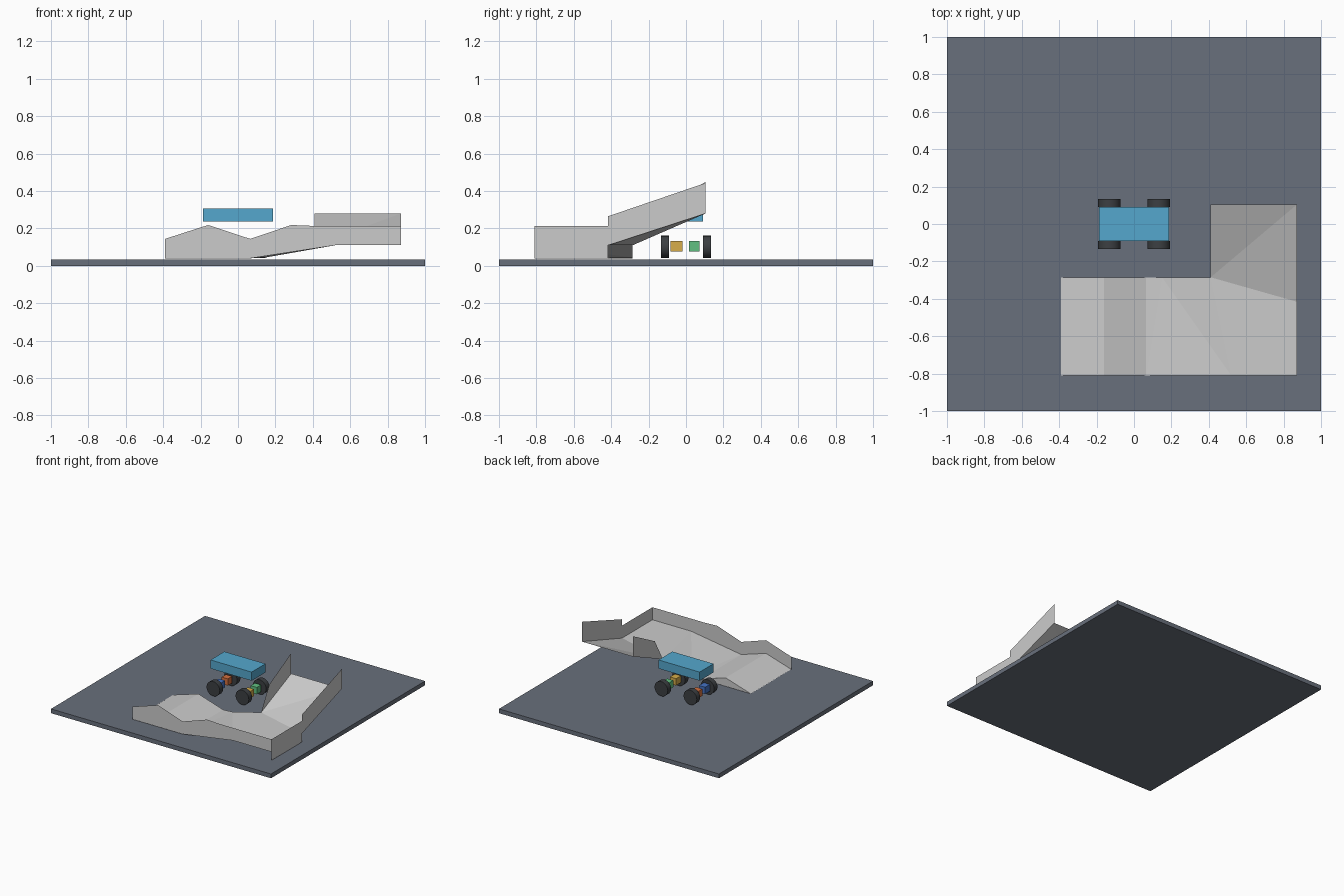
import bpy, bmesh
from math import radians

if "Cube" in bpy.data.objects:
    bpy.data.objects.remove(bpy.data.objects["Cube"])


def material(name, rgb):
    m = bpy.data.materials.new(name)
    m.diffuse_color = (*rgb, 1)
    m.use_nodes = True
    m.node_tree.nodes["Principled BSDF"].inputs["Base Color"].default_value = m.diffuse_color
    return m


def box(name, lo, hi, mat):
    size = [b - a for a, b in zip(lo, hi)]
    mid = [(a + b) / 2 for a, b in zip(lo, hi)]
    bpy.ops.mesh.primitive_cube_add(size=1, location=mid)
    ob = bpy.context.object
    ob.name = name
    ob.scale = size
    ob.data.materials.append(mat)
    return ob


def sheet(name, faces):
    """Thin surface made of one or more polygons."""
    bm = bmesh.new()
    for pts in faces:
        bm.faces.new([bm.verts.new(p) for p in pts])
    bmesh.ops.remove_doubles(bm, verts=bm.verts, dist=0.0005)
    me = bpy.data.meshes.new(name)
    bm.to_mesh(me)
    bm.free()
    ob = bpy.data.objects.new(name, me)
    bpy.context.collection.objects.link(ob)
    return ob


# Ground slab
box("ground_slab", (-1, -1, 0), (1, 1, 0.035), material("slate", (0.14, 0.16, 0.20)))

# Vehicle body
box("vehicle_body", (-0.187, -0.09, 0.236), (0.187, 0.09, 0.307),
    material("blue_body", (0.09, 0.39, 0.61)))

# Wheels
rubber = material("rubber", (0.045, 0.05, 0.055))
for sx, end in ((-1, "rear"), (1, "front")):
    for sy, side in ((-1, "right"), (1, "left")):
        bpy.ops.mesh.primitive_cylinder_add(
            vertices=24, radius=0.06, depth=0.043,
            location=(sx * 0.132, sy * 0.1125, 0.101), rotation=(radians(90), 0, 0))
        wheel = bpy.context.object
        wheel.name = f"wheel_{end}_{side}"
        wheel.data.materials.append(rubber)
        bpy.ops.object.shade_smooth_by_angle(angle=radians(35))

# Hub blocks, one colour per wheel
hubs = [("yellow", 0.132, -0.051, 0.031, (0.68, 0.42, 0.07)),
        ("green", 0.132, 0.044, 0.028, (0.12, 0.53, 0.22)),
        ("blue", -0.132, -0.051, 0.031, (0.06, 0.17, 0.55)),
        ("orange", -0.132, 0.044, 0.028, (0.65, 0.16, 0.05))]
for colour, x, y, h, rgb in hubs:
    box(f"hub_block_{colour}", (x - 0.028, y - h, 0.077), (x + 0.028, y + h, 0.133),
        material(colour, rgb))

# Track floor: bumps along the front, then the rise to the corner
Y0, Y1, X0, X1 = -0.81, -0.285, 0.41, 0.872
outer = [(-0.39, 0.04), (-0.16, 0.11), (0.065, 0.04), (0.52, 0.11)]
inner = [(-0.39, 0.04), (-0.16, 0.11), (0.065, 0.04), (0.15, 0.045), (X0, 0.11)]
O = [(x, Y0, z) for x, z in outer]
I = [(x, Y1, z) for x, z in inner]
corner = (X1, Y0, 0.11)
hinge = (X1, -0.416, 0.11)
top_out, top_in = (X1, 0.105, 0.28), (X0, 0.105, 0.28)
sheet("track_floor", [
    (O[0], O[1], I[1], I[0]),
    (O[1], O[2], I[2], I[1]),
    (O[2], I[3], I[2]),
    (O[2], O[3], I[3]),
    (O[3], I[4], I[3]),
    (O[3], corner, hinge, I[4]),
    (I[4], hinge, top_out),
    (I[4], top_out, top_in),
])

# Front guard wall follows the bumps
front = [(-0.39, 0.04), (0.065, 0.04), (0.52, 0.11), (X1, 0.11), (X1, 0.213),
         (0.41, 0.213), (0.285, 0.218), (0.065, 0.144), (-0.16, 0.218), (-0.39, 0.144)]
sheet("front_wall", [[(x, Y0, z) for x, z in front]])

# Outer side wall follows the upper ramp
side = [(Y0, 0.04), (-0.416, 0.04), (-0.416, 0.11), (0.105, 0.28), (0.105, 0.443),
        (-0.416, 0.265), (-0.416, 0.213), (Y0, 0.213)]
sheet("outer_wall", [[(X1, y, z) for y, z in side]])

# Inner ramp wall
guard = [(Y1, 0.11), (-0.18, 0.298), (0.105, 0.448), (0.105, 0.28)]
sheet("inner_wall", [[(X0, y, z) for y, z in guard]])

# Filled side of the first bump
sheet("bump_side", [(I[0], I[1], I[2])])
